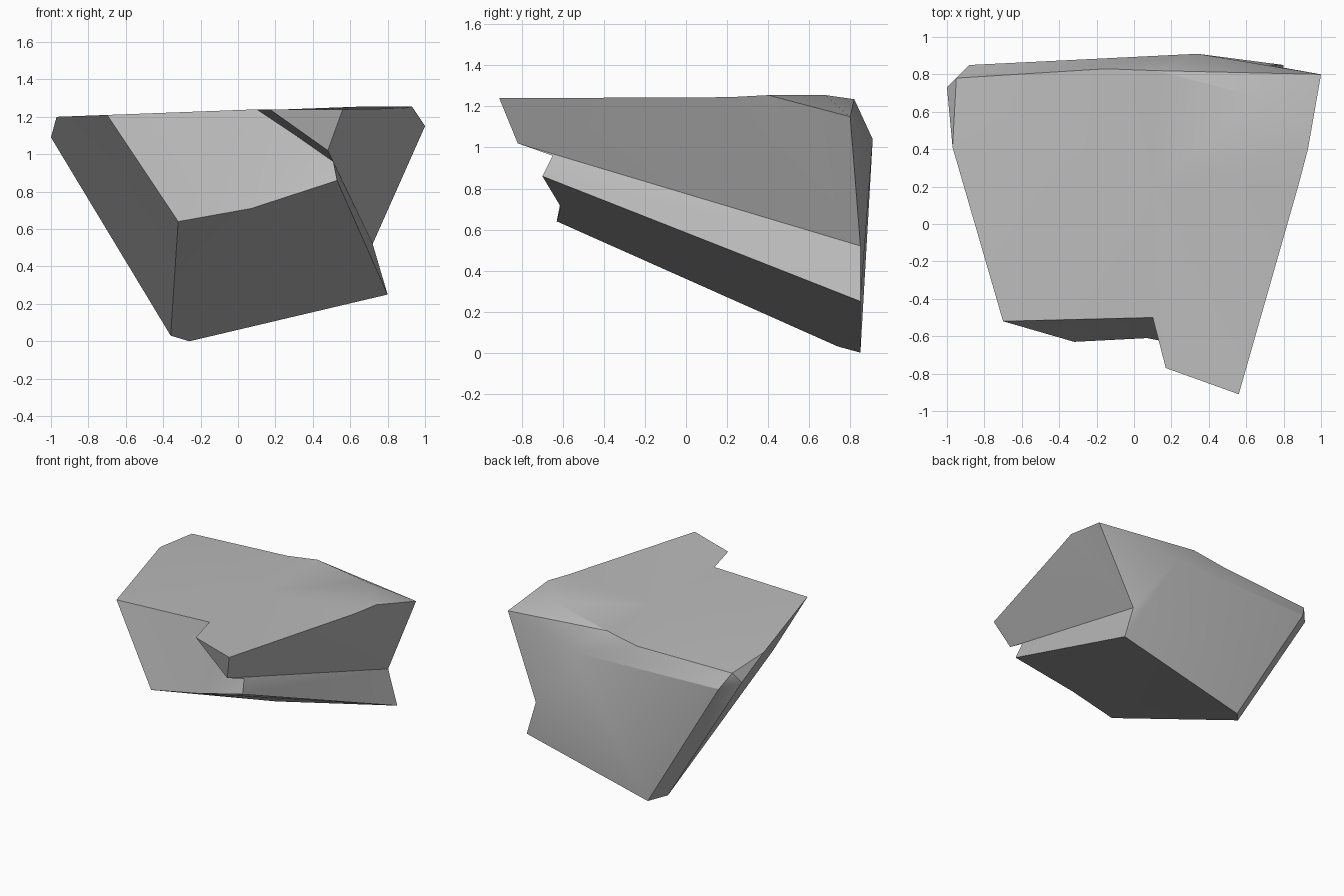
import bpy, bmesh, math

if "Cube" in bpy.data.objects:
    bpy.data.objects.remove(bpy.data.objects["Cube"])

# Named corners of the boulder
P = {
    # top rim, going round from the front left
    "fl": (-0.70, -0.52, 1.21), "notch": (0.10, -0.50, 1.24),
    "lip_l": (0.17, -0.77, 1.24), "lip_r": (0.56, -0.91, 1.24),
    "r1": (0.88, 0.21, 1.245), "r2": (0.93, 0.40, 1.255), "rb": (1.0, 0.80, 1.15),
    "ridge_r": (0.12, 0.82, 1.235), "ridge_l": (-0.15, 0.83, 1.19),
    "lb": (-0.95, 0.78, 1.17), "l1": (-0.97, 0.41, 1.20),
    # shallow dish and back hump in the top
    "dish": (0.10, 0.20, 1.215), "peak": (0.66, 0.68, 1.255),
    # chipped back left corner and back bulge
    "chip": (-1.0, 0.73, 1.09), "chip_b": (-0.88, 0.85, 1.05), "bulge": (0.34, 0.91, 1.04),
    # overhang on the right
    "lip_low": (0.48, -0.82, 1.02), "ledge": (0.51, -0.65, 0.96),
    "step_b": (0.72, 0.85, 0.52), "crease": (0.31, -0.575, 1.10),
    # underside
    "bot_fl": (-0.32, -0.63, 0.64), "bot_f": (0.07, -0.61, 0.71),
    "bot_fr": (0.53, -0.70, 0.86), "bot_br": (0.80, 0.85, 0.25),
    "bot_b": (-0.26, 0.85, 0.0), "bot_bl": (-0.36, 0.74, 0.03),
}


def fan(centre, ring):
    """Triangles from one corner to a chain of corners."""
    names = ring.split()
    return [f"{centre} {a} {b}" for a, b in zip(names, names[1:])]


faces = [
    "fl notch crease bot_f bot_fl",            # front
    "crease ledge bot_fr bot_f",               # front, lighter facet
    "notch lip_l lip_low ledge crease",        # notch side
    "lip_l lip_r lip_low",                     # front of overhang
    "lip_low lip_r r1 r2 rb step_b",           # right wall
    "lip_low step_b ledge",                    # below overhang
    "ledge step_b bot_br bot_fr",              # right lower wall
    "bot_fl bot_f bot_fr bot_br bot_b bot_bl", # underside
    "fl bot_fl bot_bl chip l1",                # left wall
    "chip bot_bl bot_b chip_b",                # back left bevel
    "l1 chip lb", "lb chip chip_b",            # chipped corner
    "r2 rb peak", "rb ridge_r peak",           # back of the top
]
faces += fan("dish", "fl notch lip_l lip_r r1 r2 peak ridge_r ridge_l lb l1 fl")
faces += fan("bulge", "rb step_b bot_br bot_b chip_b lb ridge_l ridge_r rb")

bm = bmesh.new()
v = {name: bm.verts.new(co) for name, co in P.items()}
for f in faces:
    bm.faces.new([v[n] for n in f.split()])
bmesh.ops.recalc_face_normals(bm, faces=bm.faces)
bmesh.ops.triangulate(bm, faces=bm.faces)

mesh = bpy.data.meshes.new("boulder")
bm.to_mesh(mesh)
bm.free()
boulder = bpy.data.objects.new("boulder", mesh)
bpy.context.collection.objects.link(boulder)

# Plain grey stone
stone = bpy.data.materials.new("grey_stone")
stone.diffuse_color = (0.5, 0.5, 0.5, 1)
stone.use_nodes = True
stone.node_tree.nodes["Principled BSDF"].inputs["Base Color"].default_value = stone.diffuse_color
mesh.materials.append(stone)

bpy.context.view_layer.objects.active = boulder
boulder.select_set(True)
bpy.ops.object.shade_smooth_by_angle(angle=math.radians(30))
